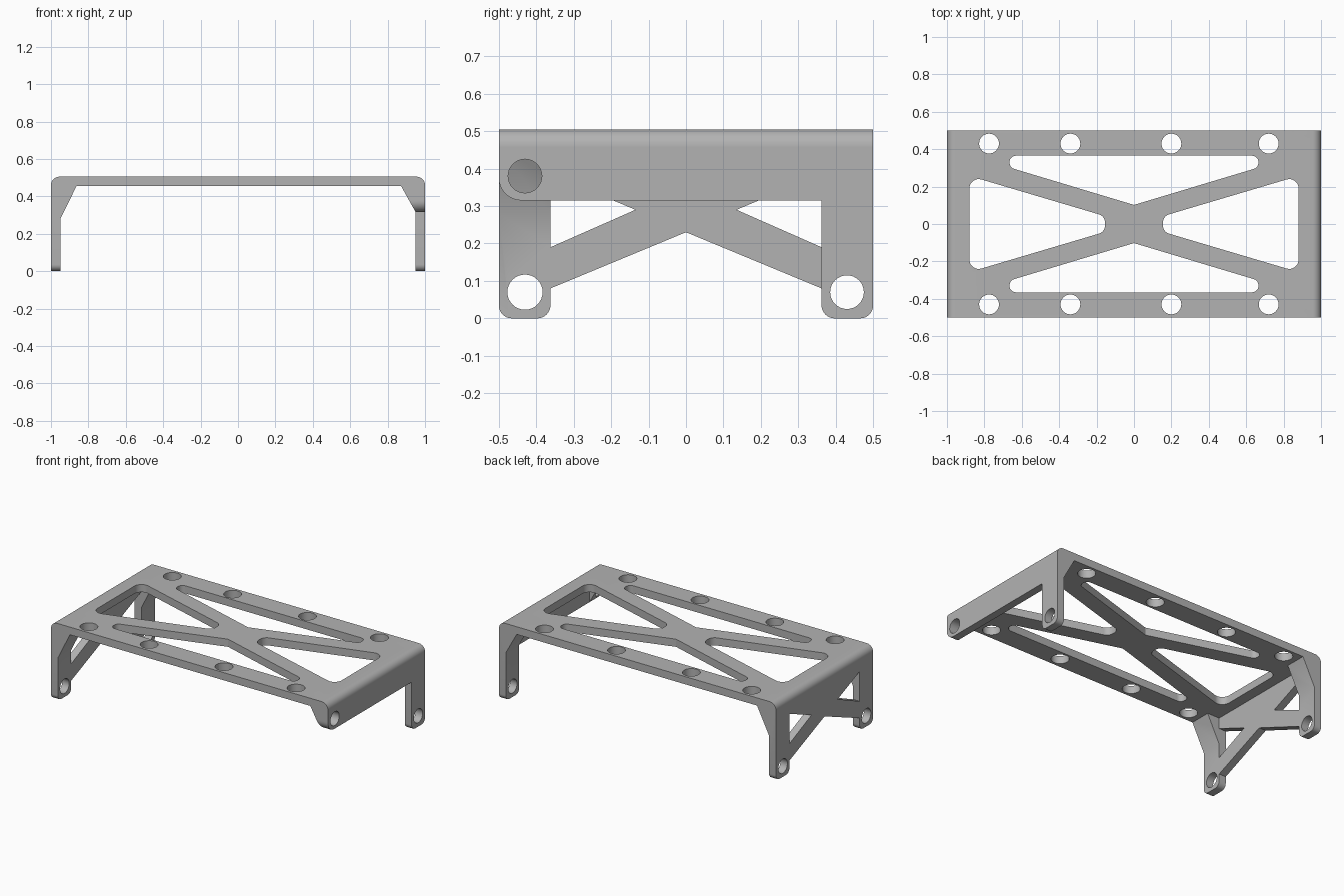
import bpy
import bmesh
import math
from mathutils import Vector

if "Cube" in bpy.data.objects:
    bpy.data.objects.remove(bpy.data.objects["Cube"])

WALL = 0.05          # sheet thickness
TOP = 0.505          # overall height
UNDER = TOP - WALL   # underside of the top plate
LEG = 0.362          # inner edge of each leg


def rounded(corners, steps=8):
    """Outline from (a, b) or (a, b, radius) corners, with arcs at the radii."""
    outline = []
    for i, corner in enumerate(corners):
        p = Vector(corner[:2])
        if len(corner) == 2:
            outline.append(p)
            continue
        r = corner[2]
        d1 = (Vector(corners[i - 1][:2]) - p).normalized()
        d2 = (Vector(corners[(i + 1) % len(corners)][:2]) - p).normalized()
        half = d1.angle(d2) / 2
        centre = p + (d1 + d2).normalized() * r / math.sin(half)
        reach = r / math.tan(half)
        v1 = (p + d1 * reach - centre).normalized()
        v2 = (p + d2 * reach - centre).normalized()
        outline += [centre + v1.slerp(v2, s / steps) * r for s in range(steps + 1)]
    return outline


def circle(a, b, r, sides=32):
    turn = 2 * math.pi / sides
    return [Vector((a + r * math.cos(i * turn), b + r * math.sin(i * turn))) for i in range(sides)]


def prism(name, outline, axis, low, high):
    """Extrude an outline along x, y or z."""
    place = {"x": lambda p, d: (d, p[0], p[1]),
             "y": lambda p, d: (p[0], d, p[1]),
             "z": lambda p, d: (p[0], p[1], d)}[axis]
    bm = bmesh.new()
    ends = [[bm.verts.new(place(p, d)) for p in outline] for d in (low, high)]
    bm.faces.new(ends[0])
    bm.faces.new(ends[1])
    for i in range(len(outline)):
        j = (i + 1) % len(outline)
        bm.faces.new((ends[0][i], ends[0][j], ends[1][j], ends[1][i]))
    bmesh.ops.recalc_face_normals(bm, faces=bm.faces)
    mesh = bpy.data.meshes.new(name)
    bm.to_mesh(mesh)
    bm.free()
    obj = bpy.data.objects.new(name, mesh)
    bpy.context.collection.objects.link(obj)
    return obj


def mirrored(points):
    """Points followed by their mirror image in the first coordinate."""
    return points + [(-p[0],) + p[1:] for p in reversed(points) if p[0] != 0]


# Top plate with rounded long-end edges
bracket = prism("mounting_bracket",
                rounded([(-1, UNDER), (1, UNDER), (1, TOP, 0.045), (-1, TOP, 0.045)]),
                "y", -0.5, 0.5)
additions, cutters = [], []

# Right wall: two legs joined by a V-shaped underside
side = UNDER + 0.003
right_outline = mirrored([(-0.5, side), (-0.5, 0, 0.035), (-LEG, 0, 0.035), (-LEG, 0.08), (0, 0.23)])
additions.append(prism("right_wall", rounded(right_outline), "x", -1, WALL - 1))

# Left wall: short skirt with a single back leg
left_outline = [(-0.5, side), (-0.5, 0.315, 0.06), (LEG, 0.315), (LEG, 0, 0.035),
                (0.5, 0, 0.035), (0.5, side)]
additions.append(prism("left_wall", rounded(left_outline), "x", 1 - WALL, 1))

# Sloped gussets in the four corners
for sign, foot, reach in ((-1, 0.28, 0.863), (1, 0.315, 0.872)):
    shape = [(sign * x, z) for x, z in ((0.97, foot), (0.95, foot), (reach, UNDER),
                                        (reach, 0.47), (0.97, 0.47))]
    for low, high in ((-0.5, -LEG), (LEG, 0.5)):
        additions.append(prism("gusset", shape, "y", low, high))

# Openings in the top plate that leave a cross brace
for s in (-1, 1):
    end = [(s * 0.88, s * 0.257, 0.05), (s * 0.155, s * 0.042, 0.045),
           (s * 0.155, -s * 0.042, 0.045), (s * 0.88, -s * 0.257, 0.05)]
    cutters.append(prism("end_opening", rounded(end), "z", 0.4, 0.6))
    edge = [(-0.665, s * 0.365, 0.033), (0.665, s * 0.365, 0.033),
            (0.665, s * 0.302, 0.033), (0, s * 0.102), (-0.665, s * 0.302, 0.033)]
    cutters.append(prism("edge_opening", rounded(edge), "z", 0.4, 0.6))
    # Screw holes along the plate edges
    for x in (-0.775, -0.34, 0.2, 0.72):
        cutters.append(prism("plate_hole", circle(x, s * 0.43, 0.053), "z", 0.4, 0.6))
    # Triangular windows and leg holes in the right wall
    window = [(s * LEG, 0.19), (s * 0.135, 0.29), (s * LEG, 0.385)]
    cutters.append(prism("wall_window", window, "x", -1.1, -0.9))
    cutters.append(prism("leg_hole", circle(s * 0.43, 0.07, 0.047), "x", -1.1, -0.9))

# Holes and rounded tab corner of the left wall
cutters.append(prism("leg_hole", circle(0.43, 0.07, 0.045), "x", 0.9, 1.1))
cutters.append(prism("tab_hole", circle(-0.43, 0.38, 0.045), "x", 0.8, 1.1))
corner = [(-0.43, 0.3), (-0.43, 0.315), (-0.5, 0.315, 0.06), (-0.5, 0.385), (-0.52, 0.385), (-0.52, 0.3)]
cutters.append(prism("tab_corner", rounded(corner), "x", 0.85, 1.1))

# Combine everything into one solid
bpy.ops.object.select_all(action="DESELECT")
bpy.context.view_layer.objects.active = bracket
bracket.select_set(True)
for operation, parts in (("UNION", additions), ("DIFFERENCE", cutters)):
    for part in parts:
        modifier = bracket.modifiers.new("combine", "BOOLEAN")
        modifier.operation = operation
        modifier.solver = "EXACT"
        modifier.object = part
        bpy.ops.object.modifier_apply(modifier=modifier.name)
        bpy.data.objects.remove(part)

# Plain grey finish
grey = bpy.data.materials.new("grey")
grey.use_nodes = True
colour = (0.45, 0.45, 0.45, 1)
grey.diffuse_color = colour
grey.node_tree.nodes["Principled BSDF"].inputs["Base Color"].default_value = colour
bracket.data.materials.clear()
bracket.data.materials.append(grey)
bpy.ops.object.shade_smooth_by_angle(angle=math.radians(30))
